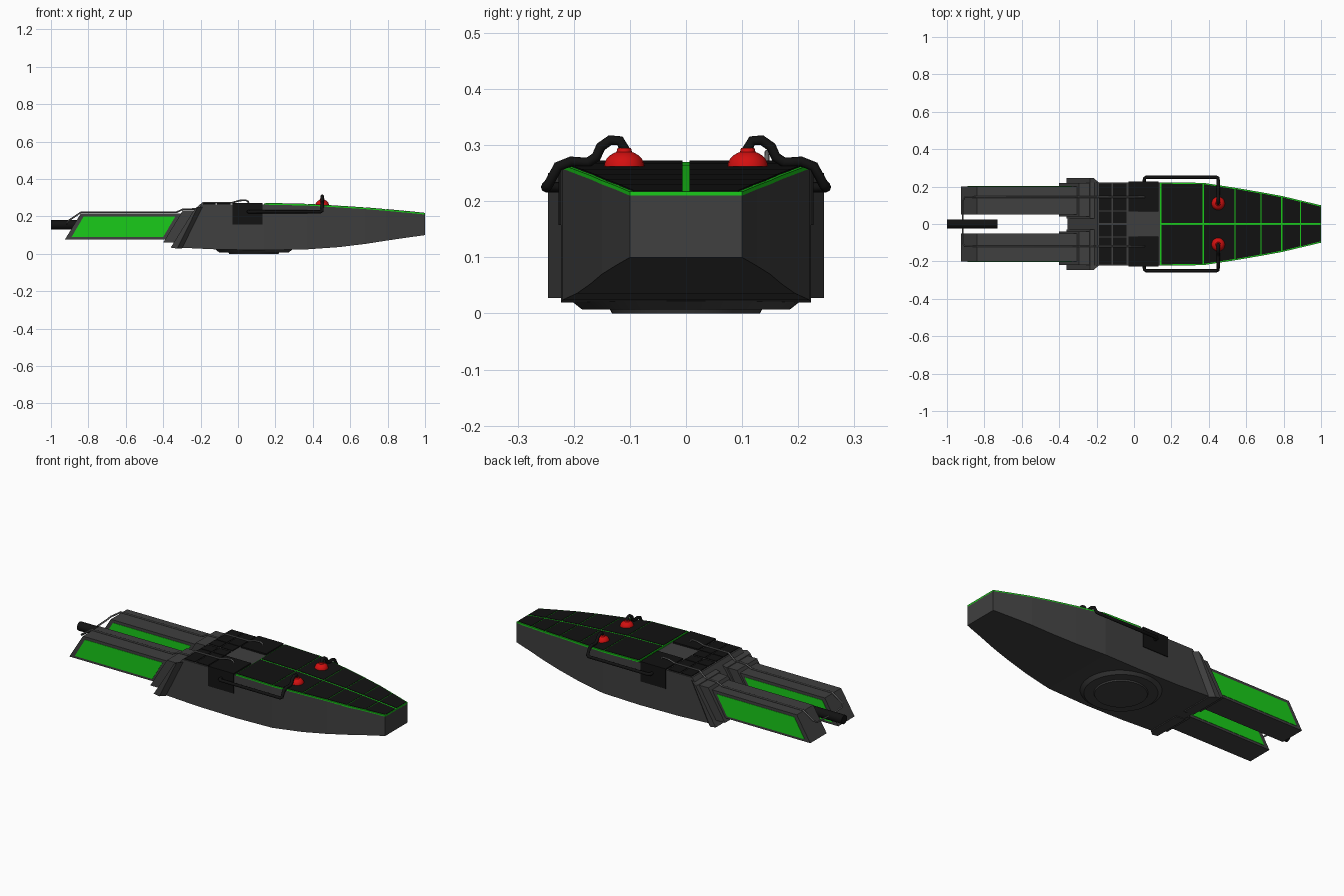
import bpy, bmesh, math
from mathutils import Vector

if "Cube" in bpy.data.objects:
    bpy.data.objects.remove(bpy.data.objects["Cube"])

def mat(name, r, g, b):
    m = bpy.data.materials.new(name)
    m.diffuse_color = (r, g, b, 1)
    m.use_nodes = True
    m.node_tree.nodes["Principled BSDF"].inputs["Base Color"].default_value = m.diffuse_color
    return m

GREY = mat("dark_grey", .05, .05, .05)
PIPE = mat("pipe_grey", .13, .13, .13)
BLACK = mat("black", .006, .006, .006)
GREEN = mat("green", .01, .6, .01)
RED = mat("red", .65, .005, .005)

def finish(name, bm, material, smooth=False):
    bmesh.ops.recalc_face_normals(bm, faces=bm.faces)
    me = bpy.data.meshes.new(name)
    bm.to_mesh(me)
    bm.free()
    ob = bpy.data.objects.new(name, me)
    bpy.context.collection.objects.link(ob)
    me.materials.append(material)
    if smooth:
        bpy.context.view_layer.objects.active = ob
        ob.select_set(True)
        bpy.ops.object.shade_smooth_by_angle(angle=math.radians(35))
        ob.select_set(False)
    return ob

def loft(name, rings, material):
    bm = bmesh.new()
    vs = [[bm.verts.new(p) for p in r] for r in rings]
    n = len(rings[0])
    for a, b in zip(vs, vs[1:]):
        for i in range(n):
            bm.faces.new((a[i], a[(i + 1) % n], b[(i + 1) % n], b[i]))
    bm.faces.new(vs[0])
    bm.faces.new(vs[-1])
    return finish(name, bm, material)

def prism(name, profile, y0, y1, material):
    """Side profile (x, z) extruded from y0 to y1."""
    return loft(name, [[(x, y, z) for x, z in profile] for y in (y0, y1)], material)

def box(name, x0, x1, y0, y1, z0, z1, material):
    return prism(name, [(x0, z0), (x1, z0), (x1, z1), (x0, z1)], y0, y1, material)

def cone(name, r1, r2, depth, loc, material, segs=48):
    bm = bmesh.new()
    bmesh.ops.create_cone(bm, cap_ends=True, segments=segs, radius1=r1, radius2=r2, depth=depth)
    bmesh.ops.translate(bm, verts=bm.verts, vec=loc)
    return finish(name, bm, material, True)

def tube(name, pts, r, material):
    cu = bpy.data.curves.new(name, 'CURVE')
    cu.dimensions = '3D'
    cu.bevel_depth = r
    cu.bevel_resolution = 2
    cu.use_fill_caps = True
    sp = cu.splines.new('POLY')
    sp.points.add(len(pts) - 1)
    for p, c in zip(sp.points, pts):
        p.co = (*c, 1)
    cu.materials.append(material)
    ob = bpy.data.objects.new(name, cu)
    bpy.context.collection.objects.link(ob)

# main hull: x bottom, x top, half width, z bottom, z top
hull = [(-.355, -.195, .223, .035, .265), (-.1, -.1, .223, .023, .265),
        (.14, .14, .223, .02, .263), (.37, .37, .22, .024, .258), (.54, .54, .194, .036, .248),
        (.68, .68, .17, .053, .239), (.79, .79, .15, .07, .23), (.89, .89, .126, .085, .221),
        (1, 1, .1, .1, .21)]
loft("hull", [[(b, -w, zb), (b, w, zb), (t, w, zt), (t, -w, zt)] for b, t, w, zb, zt in hull], GREY)

# green deck sheet on the nose with black tiles over it
deck = [(t, w, zt) for _, t, w, _, zt in hull[2:]]
loft("deck_green", [[(x, -w, z - .002), (x, w, z - .002), (x, w, z + .007), (x, -w, z + .007)]
                    for x, w, z in deck], GREEN)
for i, ((x0, w0, z0), (x1, w1, z1)) in enumerate(zip(deck, deck[1:])):
    ga, gb = (.006 if i == 0 else .003), .003
    for s in (-1, 1):
        rings = []
        for x, w, z in ((x0 + ga, w0, z0), (x1 - gb, w1, z1)):
            o, c = s * (w - .007), s * .006
            rings.append([(x, c, z), (x, o, z), (x, o, z + .0095), (x, c, z + .0095)])
        loft("deck_tile", rings, BLACK)

# black rear deck tiles
for x0, x1 in ((-.186, -.12), (-.112, -.04)):
    for s in (-1, 1):
        for a, b in ((.006, .066), (.071, .216)):
            box("rear_tile", x0, x1, *sorted((s * a, s * b)), .255, .269, BLACK)

for s in (-1, 1):
    def span(a, b):
        return sorted((s * a, s * b))
    # stepped collars joining hull and nacelles
    lo, hi = .223, .246
    loft("flared_collar", [[(-.36, y, .033), (-.3 + d, y, .028), (-.19 + d, y, .25), (-.235, y, .235)]
                           for y, d in ((s * .03, 0), (s * .223, 0), (s * .246, -.025))], GREY)
    prism("inner_collar", [(-.4, .06), (-.3, .06), (-.22, .232), (-.295, .232)], *span(.04, .22), GREY)
    # nacelle with green panels on both sides
    prism("nacelle", [(-.925, .077), (-.3, .077), (-.25, .216), (-.84, .216)], *span(.052, .2), GREY)
    prism("nacelle_panel", [(-.89, .09), (-.4, .09), (-.335, .2), (-.825, .2)], *span(.05, .202), GREEN)
    # black saddle block over hull edge
    box("saddle_block", -.03, .13, *span(.068, .227), .158, .272, BLACK)
    # red dome with button
    bm = bmesh.new()
    bmesh.ops.create_uvsphere(bm, u_segments=20, v_segments=12, radius=.036)
    for v in bm.verts:
        v.co = Vector((v.co.x + .45, v.co.y + s * .11, max(v.co.z, 0) * .78 + .262))
    finish("red_dome", bm, RED, True)
    cone("dome_cap", .014, .012, .008, (.45, s * .11, .291), RED, 16)
    # black hose from saddle block to dome
    tube("hose", [(.055, s * .21, .225), (.055, s * .243, .225), (.065, s * .25, .225),
                  (.44, s * .25, .225), (.45, s * .245, .23), (.45, s * .228, .262), (.45, s * .205, .271),
                  (.45, s * .175, .269), (.45, s * .16, .279), (.45, s * .152, .297),
                  (.45, s * .135, .309), (.45, s * .118, .308), (.45, s * .108, .29)], .009, BLACK)
    # thin grey pipe from rear rod over nacelle to saddle block
    y = .144 if s > 0 else -.119
    tube("coolant_pipe", [(-.915, 0, .16), (-.915, y * .85, .165), (-.905, y, .178), (-.84, y, .222), (-.33, y, .222),
                          (-.295, y, .238), (-.225, y, .24), (-.185, y, .274), (-.03, y, .274),
                          (.01, y, .285), (.04, y, .287), (.055, y, .28), (.058, y, .262)], .0045, PIPE)

# black rear rod
bm = bmesh.new()
bmesh.ops.create_cone(bm, cap_ends=True, segments=24, radius1=.025, radius2=.025, depth=.27)
for v in bm.verts:
    v.co = Vector((v.co.z - .865, v.co.y, v.co.x + .155))
finish("rear_rod", bm, BLACK, True)

# round underside base
cone("base_ring", .185, .208, .018, (.085, 0, .016), GREY)
cone("base_disc", .132, .137, .01, (.085, 0, .005), GREY)
